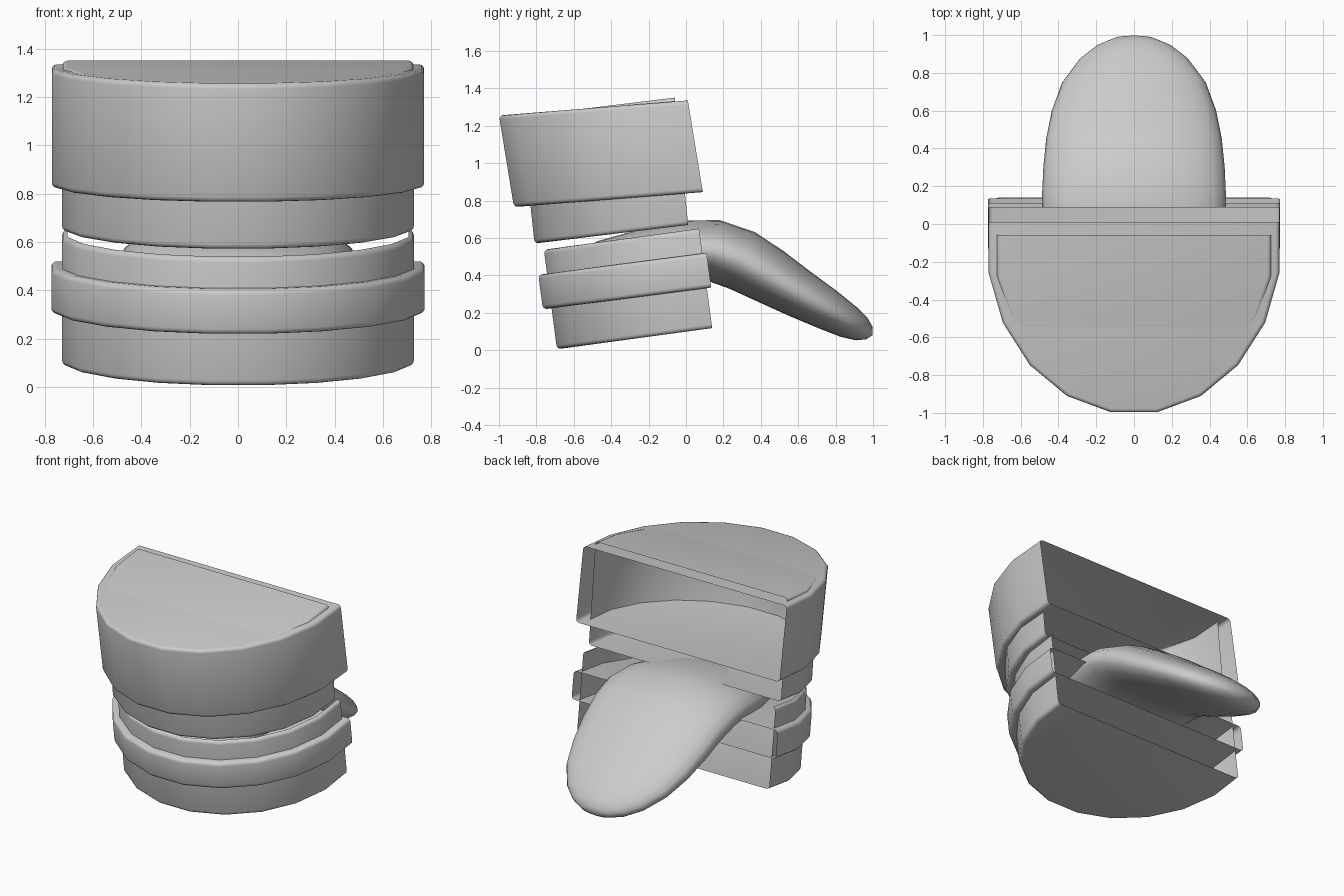
import bpy, bmesh, math
from mathutils import Vector

if "Cube" in bpy.data.objects:
    bpy.data.objects.remove(bpy.data.objects["Cube"])


def finish(name, bm, angle=40):
    bmesh.ops.recalc_face_normals(bm, faces=bm.faces[:])
    me = bpy.data.meshes.new(name)
    bm.to_mesh(me)
    bm.free()
    ob = bpy.data.objects.new(name, me)
    bpy.context.collection.objects.link(ob)
    bpy.ops.object.select_all(action='DESELECT')
    ob.select_set(True)
    bpy.context.view_layer.objects.active = ob
    bpy.ops.object.shade_smooth_by_angle(angle=math.radians(angle))
    return ob


def drum(name, rx, back_low, back_high, front_low, top=True, r=0.022):
    """D-shaped shell with rounded rims, open at the back; corners are (y, z)."""
    o = Vector((0, *back_low))
    depth = Vector((0, *front_low)) - o
    up = Vector((0, *back_high)) - o
    d, h = depth.length, up.length
    # outline: straight sides and a faceted round front, as (x, fraction of depth)
    arc = [math.radians(a) for a in range(-81, 82, 18)]
    c9, s81 = math.cos(math.radians(9)), math.sin(math.radians(81))
    outline = [(math.sin(a) / s81, 1 - 0.88 * (c9 - math.cos(a))) for a in arc]
    outline = [(-1, 0)] + outline + [(1, 0)]
    # wall profile: (height, inset)
    steps = [math.radians(a) for a in (0, 30, 60, 90)]
    low = [(r * (1 - math.cos(t)), r * (1 - math.sin(t))) for t in steps]
    prof = low + [(h - z, i) for z, i in reversed(low)]
    bm = bmesh.new()
    rings = []
    for z, i in prof:
        rings.append([bm.verts.new(Vector((x * (rx - i), 0, 0)) + o
                                   + depth * (f * (1 - i / d)) + up * (z / h))
                      for x, f in outline])
    for a, b in zip(rings, rings[1:]):
        for k in range(len(a) - 1):
            bm.faces.new((a[k], a[k + 1], b[k + 1], b[k]))
    bm.faces.new(rings[0])
    if top:
        bm.faces.new(rings[-1])
    return finish(name, bm)


# upper half: inner drum pokes out above and below the outer band
drum("upper_band", 0.77, (0.09, 0.845), (0.01, 1.335), (-0.92, 0.765))
drum("upper_core", 0.727, (0.012, 0.67), (-0.06, 1.35), (-0.81, 0.57))
# lower half: open-topped cup with a ring around it
drum("lower_cup", 0.727, (0.14, 0.118), (0.07, 0.65), (-0.69, 0.005), top=False)
drum("lower_band", 0.772, (0.135, 0.335), (0.11, 0.52), (-0.765, 0.218))

# tongue: elliptical sections along a drooping path (y, z, half width, half thickness)
path = [(-0.64, 0.42, 0.08, 0.03), (-0.58, 0.435, 0.22, 0.08), (-0.45, 0.465, 0.36, 0.12),
        (-0.2, 0.51, 0.45, 0.145), (0.0, 0.537, 0.48, 0.157), (0.15, 0.532, 0.487, 0.166),
        (0.3, 0.48, 0.48, 0.166), (0.45, 0.395, 0.465, 0.152), (0.6, 0.305, 0.435, 0.132),
        (0.75, 0.22, 0.38, 0.112), (0.87, 0.15, 0.29, 0.09), (0.94, 0.112, 0.2, 0.067),
        (0.98, 0.092, 0.11, 0.038)]
bm = bmesh.new()
rings = []
N = 24
for i, (y, z, w, t) in enumerate(path):
    p, q = path[max(i - 1, 0)], path[min(i + 1, len(path) - 1)]
    tan = Vector((0, q[0] - p[0], q[1] - p[1])).normalized()
    nor = Vector((0, -tan.z, tan.y))
    rings.append([bm.verts.new(Vector((w * math.cos(a), y, z)) + nor * (t * math.sin(a)))
                  for a in (2 * math.pi * k / N for k in range(N))])
for a, b in zip(rings, rings[1:]):
    for k in range(N):
        bm.faces.new((a[k], a[(k + 1) % N], b[(k + 1) % N], b[k]))
for ring, end in ((rings[0], (0, -0.66, 0.417)), (rings[-1], (0, 0.998, 0.08))):
    tip = bm.verts.new(end)
    for k in range(N):
        bm.faces.new((ring[k], ring[(k + 1) % N], tip))
finish("tongue", bm, 80)
